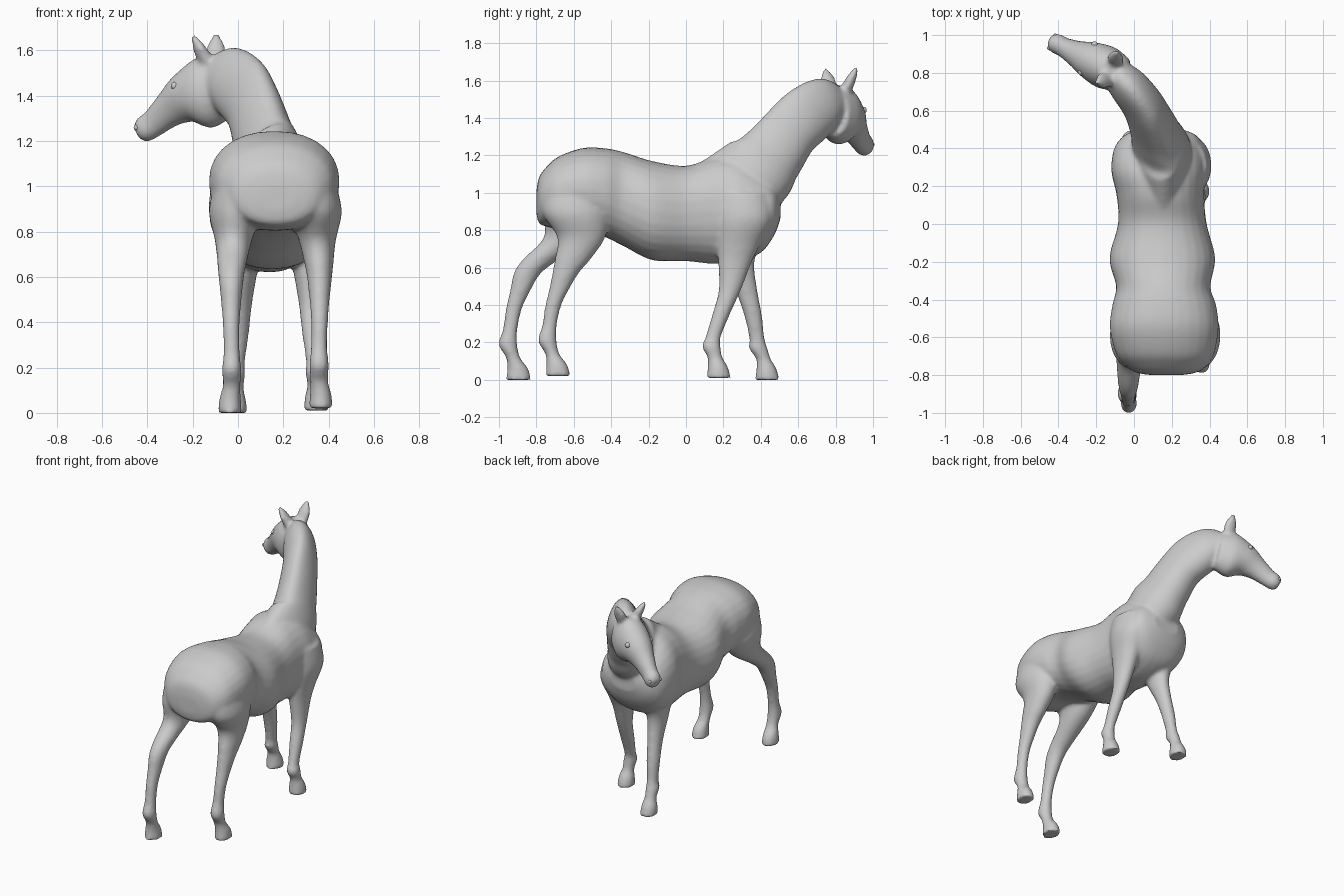
import bpy, bmesh, math
from mathutils import Vector

default = bpy.data.objects.get("Cube")
if default:
    bpy.data.objects.remove(default)

MID = .165     # x of the spine
SIDES = 28
UP = Vector((0, 0, 1))

coat = bpy.data.materials.new("plain_grey")
coat.use_nodes = True
coat.diffuse_color = (.6, .6, .6, 1)
coat.node_tree.nodes["Principled BSDF"].inputs["Base Color"].default_value = (.6, .6, .6, 1)


def refine(rows, steps=6):
    """Smooth interpolation through rows of numbers (Catmull-Rom)."""
    out = []
    for i in range(len(rows) - 1):
        a, b, c, d = rows[max(i - 1, 0)], rows[i], rows[i + 1], rows[min(i + 2, len(rows) - 1)]
        for s in range(steps):
            t = s / steps
            out.append([q + t / 2 * (r - p + t * (2 * p - 5 * q + 4 * r - u + t * (3 * (q - r) + u - p)))
                        for p, q, r, u in zip(a, b, c, d)])
    return out + [list(rows[-1])]


def loft(bm, rows, tangent=None, power=2, taper=0):
    """Closed tube through rows of x, y, z, half width, half depth; taper narrows its top."""
    rows = refine(rows)
    rings = []
    for i, (x, y, z, wide, deep) in enumerate(rows):
        before, after = rows[max(i - 1, 0)], rows[min(i + 1, len(rows) - 1)]
        if tangent == "y":
            side, depth = Vector((1, 0, 0)), UP
        elif tangent == "z":
            side, depth = Vector((1, 0, 0)), Vector((0, 1, 0))
        else:
            along = (Vector(after[:3]) - Vector(before[:3])).normalized()
            side = along.cross(UP).normalized()
            depth = side.cross(along)
        ring = []
        for k in range(SIDES):
            angle = math.tau * k / SIDES
            c, s = math.cos(angle), math.sin(angle)
            c = math.copysign(abs(c) ** (2 / power), c)
            s = math.copysign(abs(s) ** (2 / power), s)
            ring.append(bm.verts.new(Vector((x, y, z)) + side * wide * c * (1 - taper * s) + depth * deep * s))
        rings.append(ring)
    for low, high in zip(rings, rings[1:]):
        for k in range(SIDES):
            n = (k + 1) % SIDES
            bm.faces.new((low[k], low[n], high[n], high[k]))
    bm.faces.new(rings[0][::-1])
    bm.faces.new(rings[-1])


def blend(z, top, bottom):
    """Zero above the top height, one below the bottom height."""
    t = min(max((top - z) / (top - bottom), 0), 1)
    return t * t * (3 - 2 * t)


def leg(bm, profile, sign, stride, top, bottom, lift):
    """Leg from rows of side offset, y, z, widths; stride swings the lower part."""
    loft(bm, [(MID + sign * off, y + stride * blend(z, top, bottom), z + lift * blend(z, top, bottom), w, d)
              for off, y, z, w, d in profile], "z")


bm = bmesh.new()

# Torso: rump, barrel and chest
loft(bm, [(.17, -.8, .95, .08, .06), (.17, -.785, .96, .165, .125), (.17, -.745, .98, .22, .16),
          (.165, -.68, 1, .262, .195), (.16, -.55, 1.02, .288, .22), (.16, -.43, 1, .275, .238),
          (.155, -.33, .965, .25, .252), (.15, -.18, .905, .28, .265), (.15, 0, .89, .235, .255),
          (.14, .15, .905, .232, .285), (.13, .28, .91, .25, .28), (.13, .4, .9, .235, .22),
          (.14, .47, .91, .19, .14), (.14, .505, .92, .1, .06)], "y", 2.2)

# Neck, turning toward the right
loft(bm, [(.155, .12, .98, .12, .18), (.155, .35, 1.09, .15, .215), (.125, .455, 1.2, .13, .182),
          (.085, .555, 1.33, .115, .162), (.04, .64, 1.41, .108, .165),
          (-.03, .73, 1.47, .1, .148), (-.1, .8, 1.485, .08, .1)], taper=.22)

# Head and muzzle
loft(bm, [(-.05, .79, 1.43, .085, .13), (-.14, .825, 1.415, .115, .16), (-.225, .865, 1.39, .102, .118),
          (-.3, .9, 1.34, .072, .082), (-.37, .935, 1.28, .053, .063),
          (-.415, .957, 1.25, .053, .058), (-.442, .968, 1.235, .032, .037)])

# Ears
for base, tip in (((-.14, .77, 1.55), (-.2, .745, 1.665)), ((-.1, .855, 1.55), (-.095, .915, 1.675))):
    a, b = Vector(base), Vector(tip)
    loft(bm, [(*a, .04, .032), (*a.lerp(b, .5), .042, .026), (*b, .01, .01)])

# Fore legs
fore = [(.13, .3, 1, .09, .14), (.145, .31, .86, .1, .15), (.14, .28, .72, .075, .115),
        (.14, .26, .62, .06, .088), (.15, .235, .48, .047, .06), (.16, .19, .35, .043, .048),
        (.17, .145, .22, .035, .041), (.175, .135, .17, .042, .05), (.178, .155, .11, .038, .04),
        (.18, .17, .06, .05, .054), (.18, .175, 0, .056, .066)]
leg(bm, fore, 1, 0, .7, .1, .01)
leg(bm, fore, -1, .26, .72, .1, 0)

# Hind legs, with the hock bent backward
hind = [(.165, -.6, 1.02, .1, .16), (.178, -.59, .89, .115, .175), (.185, -.56, .76, .082, .128),
        (.193, -.605, .64, .062, .096), (.195, -.64, .57, .053, .073), (.195, -.675, .48, .044, .055),
        (.195, -.71, .38, .037, .043), (.193, -.73, .27, .036, .039), (.193, -.742, .19, .043, .05),
        (.193, -.715, .12, .04, .038), (.2, -.69, .06, .048, .056), (.2, -.685, 0, .053, .068)]
leg(bm, hind, 1, 0, .9, .2, .02)
leg(bm, hind, -1, -.21, .9, .55, 0)

bmesh.ops.recalc_face_normals(bm, faces=bm.faces)
mesh = bpy.data.meshes.new("horse")
bm.to_mesh(mesh)
bm.free()
horse = bpy.data.objects.new("horse", mesh)
bpy.context.collection.objects.link(horse)
mesh.materials.append(coat)

# Fuse all parts into one smooth skin
remesh = horse.modifiers.new("fuse", "REMESH")
remesh.mode = "VOXEL"
remesh.voxel_size = .012
remesh.use_smooth_shade = True
soften = horse.modifiers.new("soften", "SMOOTH")
soften.factor = .5
soften.iterations = 8
bpy.ops.object.select_all(action="DESELECT")
bpy.context.view_layer.objects.active = horse
horse.select_set(True)
for name in ("fuse", "soften"):
    bpy.ops.object.modifier_apply(modifier=name)
bpy.ops.object.shade_smooth_by_angle(angle=math.radians(50))

# Eyes and nostrils, sunk into the head
head_axis = Vector((-.29, .14, -.2)).normalized()
across = head_axis.cross(UP).normalized()
crown = across.cross(head_axis)
for label, centre, spread, rise, size in (("eye", (-.22, .865, 1.4), .08, .05, .018),
                                          ("nostril", (-.425, .96, 1.245), .036, .016, .012)):
    for side, sign in (("left", -1), ("right", 1)):
        spot = Vector(centre) + across * spread * sign + crown * rise
        bpy.ops.mesh.primitive_uv_sphere_add(segments=16, ring_count=10, radius=size, location=spot)
        bump = bpy.context.object
        bump.name = side + "_" + label
        bump.data.materials.append(coat)
        bpy.ops.object.shade_smooth()
